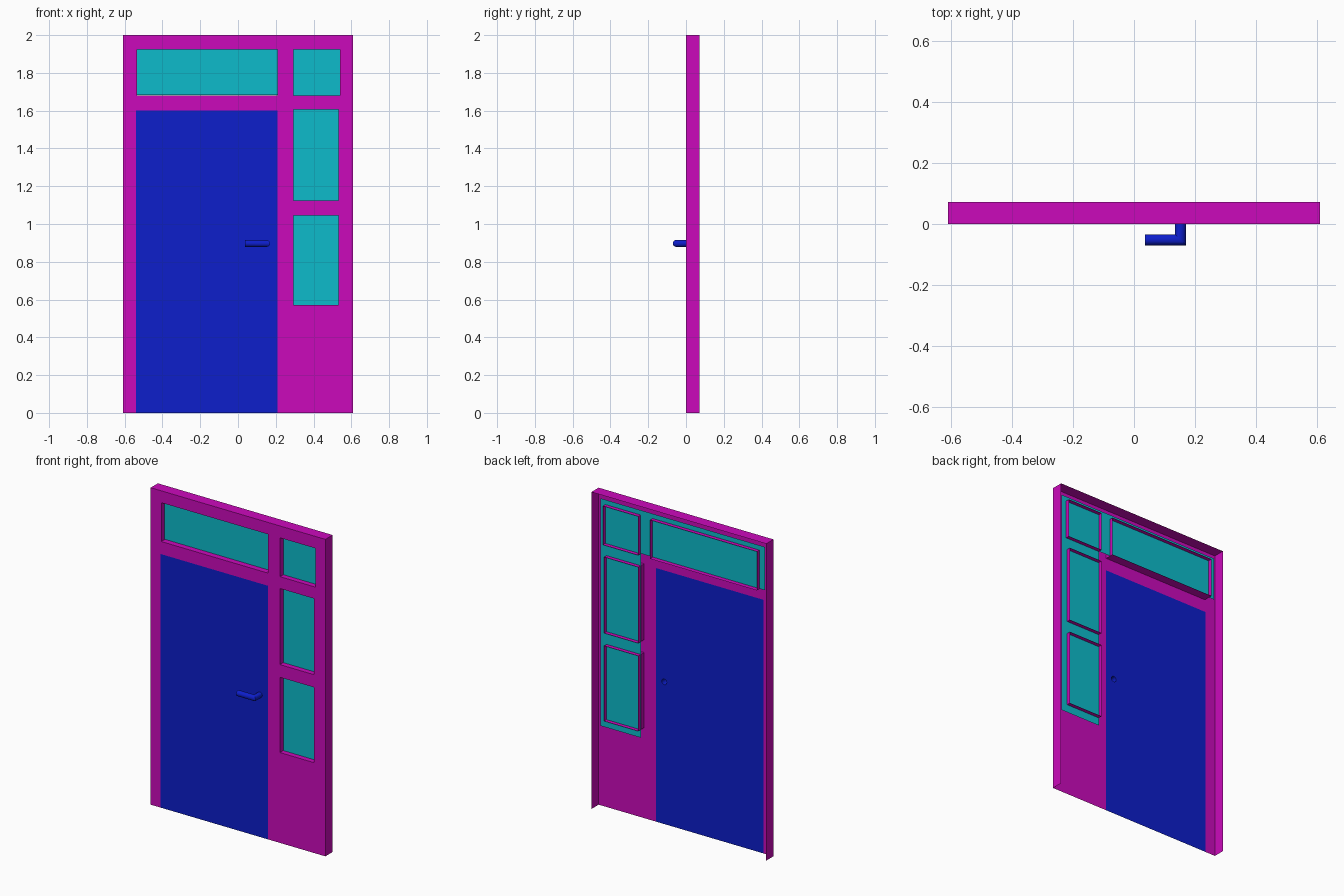
import bpy, bmesh, math

if "Cube" in bpy.data.objects:
    bpy.data.objects.remove(bpy.data.objects["Cube"])

DEPTH, REVEAL, GLASS_Y = 0.072, 0.058, 0.033
HX, HZ, HR, SIDES = 0.152, 0.897, 0.018, 16


def material(name, rgb):
    m = bpy.data.materials.new(name)
    m.diffuse_color = (*rgb, 1)
    m.use_nodes = True
    m.node_tree.nodes["Principled BSDF"].inputs["Base Color"].default_value = m.diffuse_color
    return m


pink = material("frame_pink", (0.6, 0.003, 0.5))
blue = material("door_blue", (0.004, 0.013, 0.6))
teal = material("glass_teal", (0.004, 0.5, 0.6))


def finish(bm, name, mat, recalc=False):
    bmesh.ops.remove_doubles(bm, verts=bm.verts, dist=1e-5)
    if recalc:
        bmesh.ops.recalc_face_normals(bm, faces=bm.faces)
    me = bpy.data.meshes.new(name)
    bm.to_mesh(me)
    bm.free()
    ob = bpy.data.objects.new(name, me)
    bpy.context.collection.objects.link(ob)
    me.materials.append(mat)
    return ob


def rect(x0, x1, z0, z1):
    return [(x0, z0), (x1, z0), (x1, z1), (x0, z1)]


def sheet(bm, loops, y):
    """Flat upright sheet: first loop is the outline, the rest are holes."""
    edges = []
    for loop in loops:
        vs = [bm.verts.new((x, y, z)) for x, z in loop]
        edges += [bm.edges.new((vs[i - 1], vs[i])) for i in range(len(vs))]
    bmesh.ops.triangle_fill(bm, use_beauty=True, edges=edges, normal=(0, -1, 0))
    bmesh.ops.dissolve_limit(bm, angle_limit=0.01, verts=bm.verts, edges=bm.edges)


def walls(bm, path, depth):
    """Strip of quads running back from y = 0 along a path."""
    for (xa, za), (xb, zb) in zip(path, path[1:]):
        bm.faces.new([bm.verts.new(p) for p in
                      ((xa, 0, za), (xb, 0, zb), (xb, depth, zb), (xa, depth, za))])


# Frame: front sheet, outer rim without a bottom, and window reveals
windows = [rect(-0.535, 0.21, 1.68, 1.925), rect(0.293, 0.54, 1.68, 1.925),
           rect(0.293, 0.532, 1.125, 1.605), rect(0.293, 0.532, 0.57, 1.045)]
outline = [(-0.54, 0), (-0.54, 1.6), (0.21, 1.6), (0.21, 0),
           (0.61, 0), (0.61, 2), (-0.61, 2), (-0.61, 0)]
bm = bmesh.new()
sheet(bm, [outline] + windows, 0)
walls(bm, outline[4:], DEPTH)
for w in windows:
    walls(bm, w + w[:1], REVEAL)
finish(bm, "door_frame", pink)

# Glass: one L-shaped pane behind the front sheet
bm = bmesh.new()
sheet(bm, [[(-0.575, 1.682), (0.291, 1.682), (0.291, 0.52),
            (0.575, 0.52), (0.575, 1.955), (-0.575, 1.955)]], GLASS_Y)
finish(bm, "window_glass", teal)

# Door leaf with the hole for the handle stem
circle = [(HR * math.cos(a), HR * math.sin(a))
          for a in (2 * math.pi * i / SIDES for i in range(SIDES))]
bm = bmesh.new()
sheet(bm, [rect(-0.54, 0.21, 0, 1.6), [(HX + c, HZ + s) for c, s in circle]], 0)
finish(bm, "door_leaf", blue)

# Handle: stem, mitred corner and grip
bm = bmesh.new()
rings = [[bm.verts.new(f(c, s)) for c, s in circle] for f in (
    lambda c, s: (HX + c, 0, HZ + s),
    lambda c, s: (HX + c, -0.052 - c, HZ + s),
    lambda c, s: (0.036, -0.052 - c, HZ + s))]
for a, b in zip(rings, rings[1:]):
    for i in range(SIDES):
        bm.faces.new((a[i - 1], a[i], b[i], b[i - 1]))
bm.faces.new(rings[-1])
handle = finish(bm, "door_handle", blue, True)
bpy.context.view_layer.objects.active = handle
handle.select_set(True)
bpy.ops.object.shade_smooth_by_angle(angle=math.radians(35))
